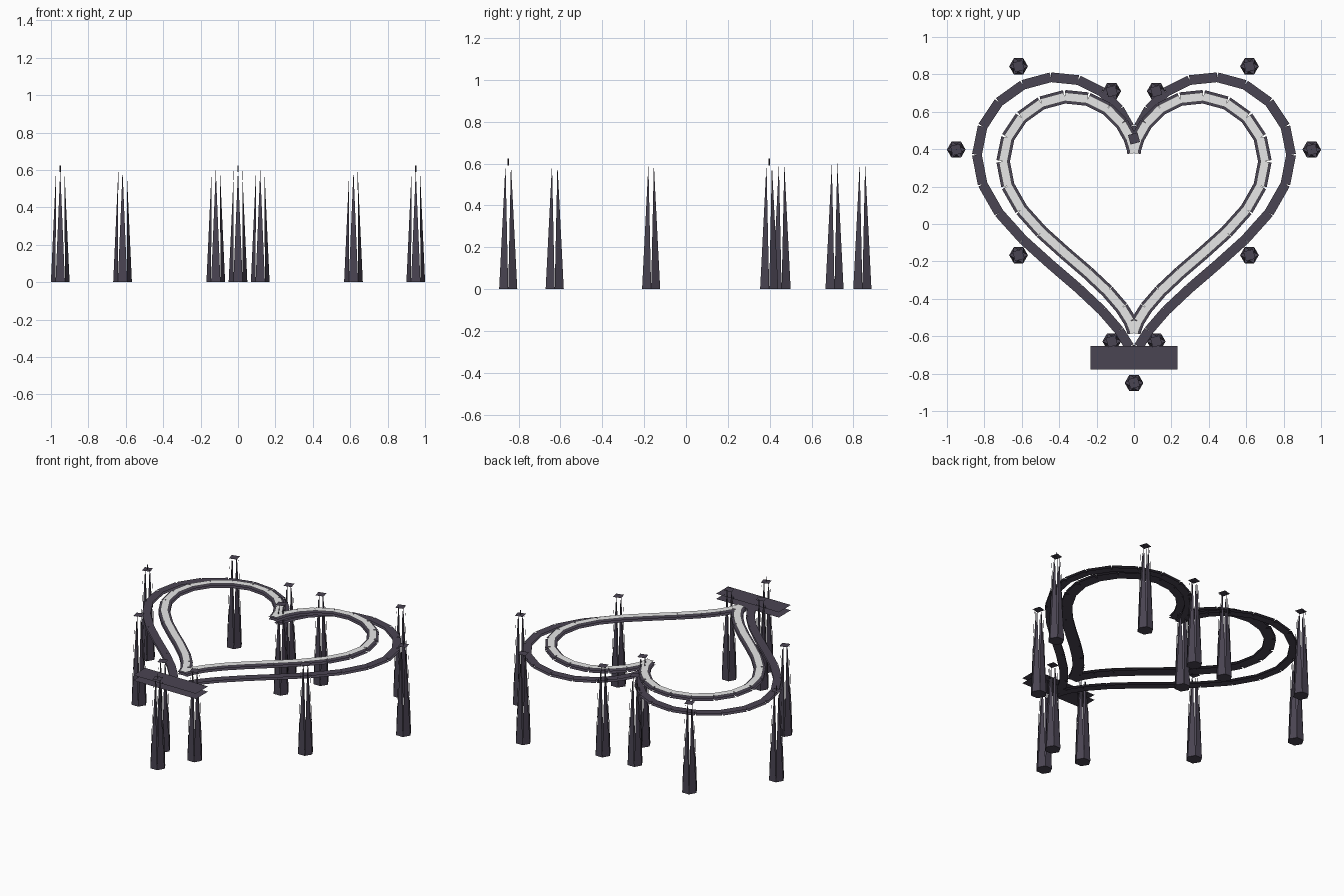
import bpy, bmesh, math
from mathutils import Vector

if "Cube" in bpy.data.objects:
    bpy.data.objects.remove(bpy.data.objects["Cube"])


def material(name, rgb):
    m = bpy.data.materials.new(name)
    m.diffuse_color = (*rgb, 1)
    m.use_nodes = True
    m.node_tree.nodes["Principled BSDF"].inputs["Base Color"].default_value = m.diffuse_color
    return m


DARK = material("dark_stone", (0.068, 0.058, 0.085))
LIGHT = material("pale_stone", (0.80, 0.80, 0.80))


def finish(bm, name, mat):
    me = bpy.data.meshes.new(name)
    bm.to_mesh(me)
    bm.free()
    me.materials.append(mat)
    ob = bpy.data.objects.new(name, me)
    bpy.context.collection.objects.link(ob)
    return ob


def heart(deg, k):
    """Point on a heart curve of scale k."""
    t = math.radians(deg)
    x = 16 * math.sin(t) ** 3
    y = 13 * math.cos(t) - 5 * math.cos(2 * t) - 2 * math.cos(3 * t) - math.cos(4 * t)
    return Vector((k * x, k * y + 0.16, 0))


def sheet(bm, a, b, width, z, up=True):
    """Flat rectangle along a-b at height z, facing up or down."""
    d = (b - a).normalized()
    n = Vector((-d.y, d.x, 0)) * width / 2
    pts = [a - n, b - n, b + n, a + n]
    if not up:
        pts.reverse()
    bm.faces.new([bm.verts.new((p.x, p.y, z)) for p in pts])


def heart_band(name, k, width, z_top, z_bottom, mat, steps=40):
    bm = bmesh.new()
    step = 360 / steps
    for i in range(steps):
        a, b = heart(i * step, k), heart((i + 1) * step, k)
        sheet(bm, a, b, width, z_top)
        if z_bottom is not None:
            sheet(bm, a, b, width, z_bottom, up=False)
    return finish(bm, name, mat)


# Heart-shaped track: outer step, inner rim and pale inlay
heart_band("outer_heart", 0.0525, 0.052, 0.488, 0.473, DARK)
heart_band("inner_heart", 0.04375, 0.072, 0.528, 0.513, DARK)
heart_band("pale_heart_inlay", 0.04375, 0.046, 0.537, None, LIGHT)

# Entrance slab at the heart tip: upper and lower sheets
bm = bmesh.new()
for z, up in ((0.525, True), (0.49, False)):
    sheet(bm, Vector((-0.233, -0.715, 0)), Vector((0.233, -0.715, 0)), 0.128, z, up)
finish(bm, "entrance_slab", DARK)


def ring(c, r, z, sides=6, turn=0):
    return [Vector((c.x + r * math.cos(i * math.tau / sides + turn),
                    c.y + r * math.sin(i * math.tau / sides + turn), z))
            for i in range(sides)]


# Twelve six-sided pillars with sides narrowing to points, plus base and square cap
for i in range(12):
    c = heart(i * 30, 0.0594)
    bm = bmesh.new()
    low, high = ring(c, 0.05, 0), ring(c, 0.03, 0.6)
    base = [bm.verts.new(p) for p in low]
    bm.faces.new(base[::-1])
    cap = ring(c, 0.037, 0.593, 4, math.radians(60))
    bm.faces.new([bm.verts.new(p) for p in cap])
    for j in range(6):
        n = (j + 1) % 6
        tip = bm.verts.new((high[j] + high[n]) / 2)
        bm.faces.new((base[j], base[n], tip))
    finish(bm, f"pillar_{i + 1}", DARK)

    # Thin finial on the outermost pillars
    if i in (3, 6, 9):
        bm = bmesh.new()
        foot = [bm.verts.new(p) for p in ring(c, 0.003, 0.59, 4)]
        top = [bm.verts.new(p) for p in ring(c, 0.003, 0.625, 4)]
        bm.faces.new(top)
        for j in range(4):
            n = (j + 1) % 4
            bm.faces.new((foot[j], foot[n], top[n], top[j]))
        finish(bm, f"finial_{i + 1}", DARK)
